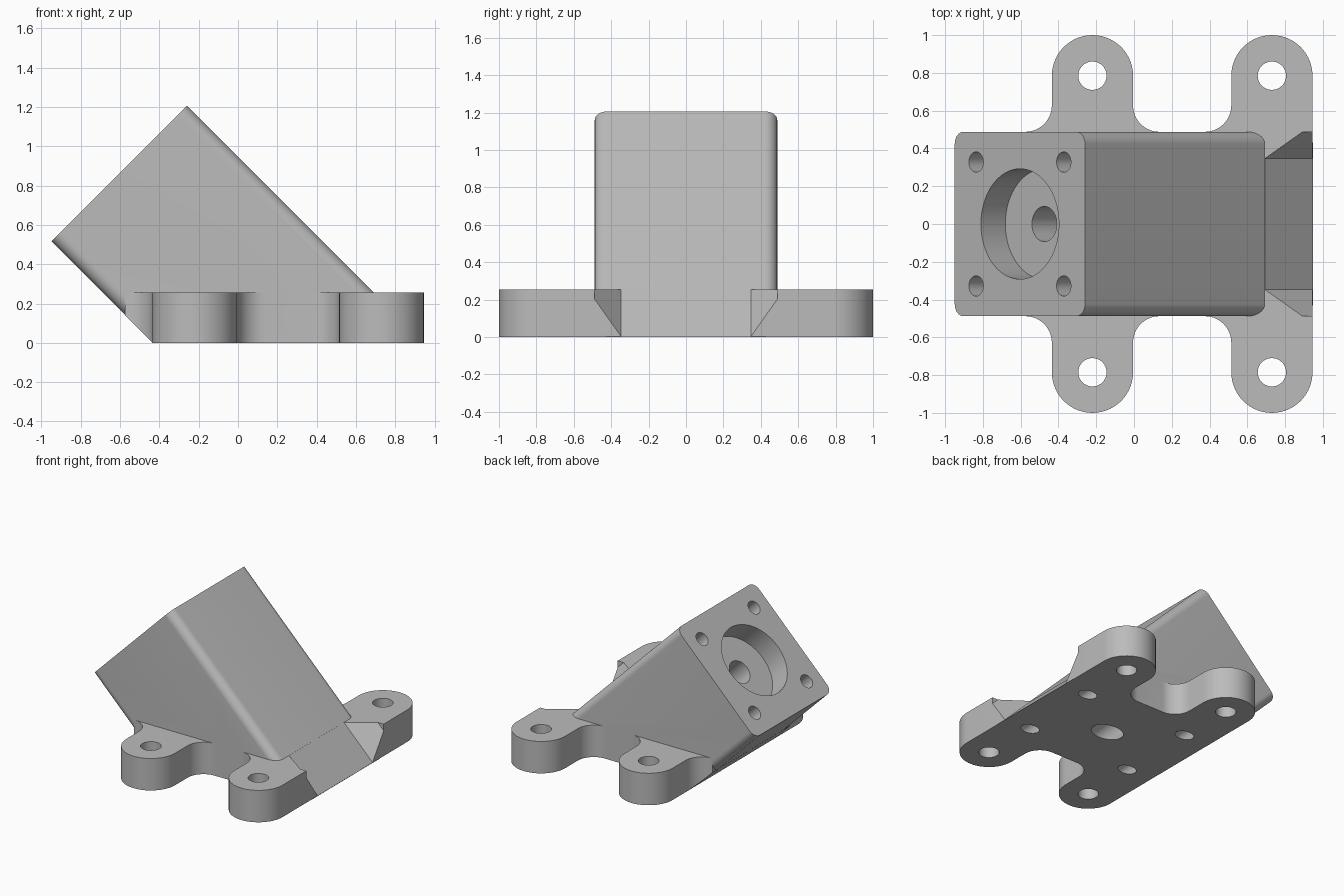
import bpy, bmesh, math
from mathutils import Matrix

if "Cube" in bpy.data.objects:
    bpy.data.objects.remove(bpy.data.objects["Cube"])

grey = bpy.data.materials.new("light_grey")
grey.diffuse_color = (0.5, 0.5, 0.5, 1)
grey.use_nodes = True
grey.node_tree.nodes["Principled BSDF"].inputs["Base Color"].default_value = grey.diffuse_color

HALF = 0.488                      # half width of the square body
FLANGE_H = 0.255                  # flange thickness
TILT = Matrix.Translation((-0.604, 0, 0.861)) @ Matrix.Rotation(-math.pi / 4, 4, 'Y')


def arc(cx, cy, r, a0, a1, n=14):
    return [(cx + r * math.cos(math.radians(a0 + (a1 - a0) * i / n)),
             cy + r * math.sin(math.radians(a0 + (a1 - a0) * i / n))) for i in range(n + 1)]


def circle(cx, cy, r, n=48):
    return arc(cx, cy, r, 0, 360, n)[:-1]


def box(x0, x1, y0, y1):
    return [(x0, y0), (x1, y0), (x1, y1), (x0, y1)]


def prism(name, outline, z0, z1, matrix=Matrix()):
    """Extrude a closed outline from z0 to z1, then place it."""
    bm = bmesh.new()
    face = bm.faces.new([bm.verts.new((x, y, z0)) for x, y in outline])
    ext = bmesh.ops.extrude_face_region(bm, geom=[face])["geom"]
    bmesh.ops.translate(bm, vec=(0, 0, z1 - z0),
                        verts=[v for v in ext if isinstance(v, bmesh.types.BMVert)])
    bmesh.ops.recalc_face_normals(bm, faces=bm.faces)
    bm.transform(matrix)
    mesh = bpy.data.meshes.new(name)
    bm.to_mesh(mesh)
    bm.free()
    mesh.materials.append(grey)
    ob = bpy.data.objects.new(name, mesh)
    bpy.context.collection.objects.link(ob)
    return ob


def combine(target, tool, operation):
    """Apply a boolean and discard the tool."""
    mod = target.modifiers.new("bool", 'BOOLEAN')
    mod.operation, mod.solver, mod.object = operation, 'EXACT', tool
    bpy.context.view_layer.objects.active = target
    bpy.ops.object.modifier_apply(modifier=mod.name)
    bpy.data.objects.remove(tool)


# Tilted body: rounded square extruded along the sloping axis
c, r = HALF - 0.065, 0.065
section = (arc(c, c, r, 0, 90) + arc(-c, c, r, 90, 180)
           + arc(-c, -c, r, 180, 270) + arc(c, -c, r, 270, 360))
bracket = prism("angled_bracket", section, -2.2, 0, TILT)

# Mounting flange: four round ears blended into the plate
EARS, EAR_Y, EAR_R, FIL = (-0.22, 0.73), 0.785, 0.215, 0.14
fy = HALF + FIL
side = (arc(EARS[0] - EAR_R - FIL, fy, FIL, -90, 0)
        + arc(EARS[0], EAR_Y, EAR_R, 180, 0, 28)
        + arc(EARS[0] + EAR_R + FIL, fy, FIL, 180, 270)
        + arc(EARS[1] - EAR_R - FIL, fy, FIL, -90, 0)
        + arc(EARS[1], EAR_Y, EAR_R, 180, 0, 28))
outline = side + [(x, -y) for x, y in reversed(side)]
combine(bracket, prism("flange", outline, -0.1, FLANGE_H), 'UNION')

# Trim the foot flat and the flange along the underside slope
combine(bracket, prism("floor_cut", box(-4, 4, -3, 3), -4, 0), 'DIFFERENCE')
combine(bracket, prism("slope_cut", box(-2, -HALF - 0.0005, -2, 2), -3, 1, TILT), 'DIFFERENCE')

# Chamfered channel that continues the upper slope through the flange
u0, w = HALF + 0.0005, 0.347
channel = [(u0, -w), (u0, w), (u0 + 0.141, HALF), (u0 + 1, HALF),
           (u0 + 1, -HALF), (u0 + 0.141, -HALF)]
combine(bracket, prism("channel_cut", channel, -2.6, -0.2, TILT), 'DIFFERENCE')

# Counterbore and central bore
combine(bracket, prism("counterbore", circle(0, 0, 0.292, 64), -0.183, 0.1, TILT), 'DIFFERENCE')
combine(bracket, prism("central_bore", circle(0, 0, 0.093), -2.5, -0.1, TILT), 'DIFFERENCE')

# Four long screw holes and four ear holes
for sx in (0, 1):
    for sy in (-1, 1):
        combine(bracket, prism("screw_hole", circle((2 * sx - 1) * 0.328, sy * 0.328, 0.054, 32),
                               -2.5, 0.1, TILT), 'DIFFERENCE')
        combine(bracket, prism("ear_hole", circle(EARS[sx], sy * EAR_Y, 0.075, 40),
                               -0.3, 0.5), 'DIFFERENCE')

bpy.ops.object.select_all(action='DESELECT')
bracket.select_set(True)
bpy.context.view_layer.objects.active = bracket
bpy.ops.object.shade_smooth_by_angle(angle=math.radians(25))
